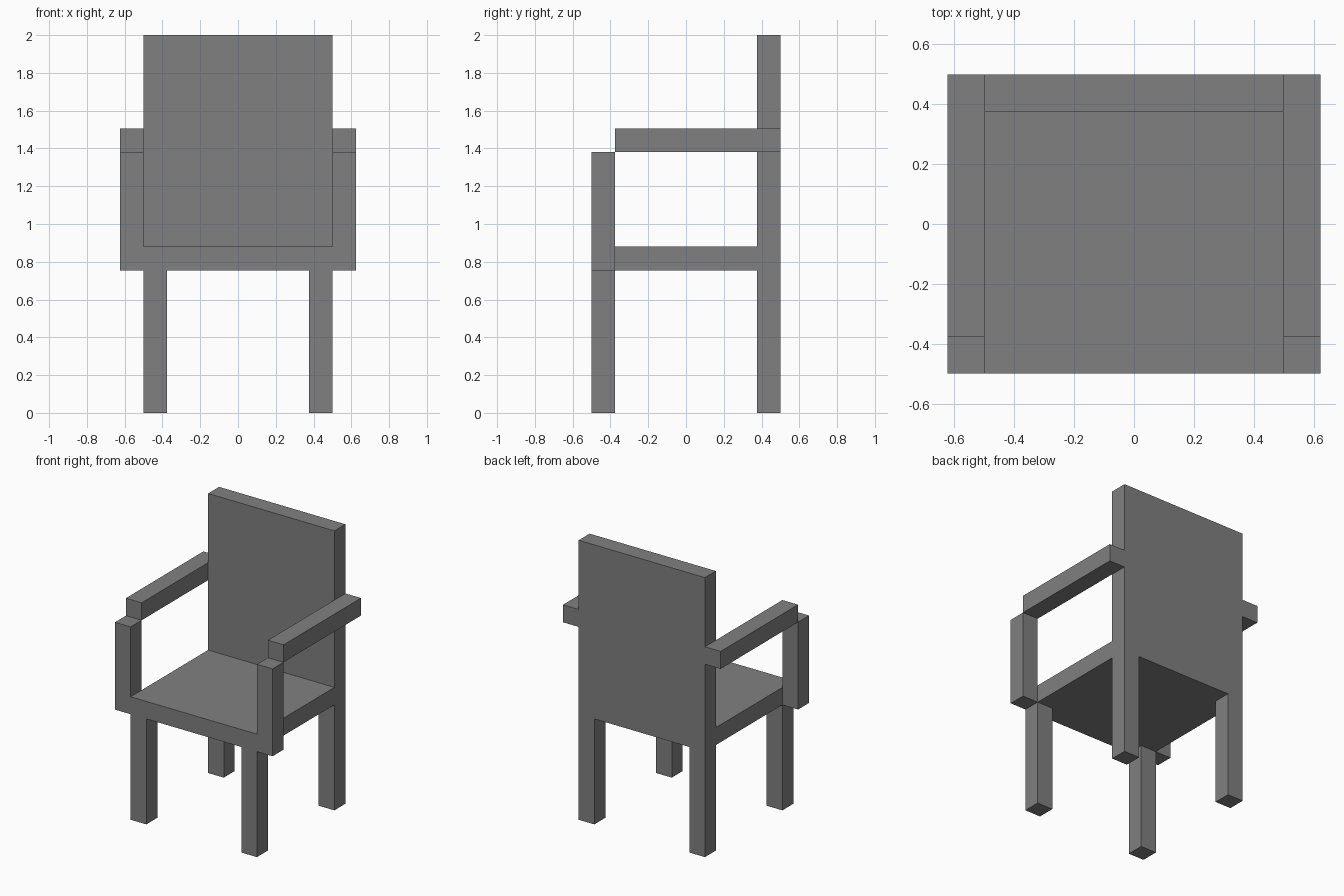
import bpy

if "Cube" in bpy.data.objects:
    bpy.data.objects.remove(bpy.data.objects["Cube"])

grey = bpy.data.materials.new("mid_grey")
grey.diffuse_color = (0.216, 0.216, 0.216, 1)
grey.use_nodes = True
grey.node_tree.nodes["Principled BSDF"].inputs["Base Color"].default_value = grey.diffuse_color


def box(name, x, y, z):
    """Box spanning the given (min, max) range on each axis."""
    bpy.ops.mesh.primitive_cube_add(size=1, location=[(a + b) / 2 for a, b in (x, y, z)])
    ob = bpy.context.object
    ob.name = name
    ob.scale = [b - a for a, b in (x, y, z)]
    bpy.ops.object.transform_apply(location=False, rotation=False, scale=True)
    ob.data.materials.append(grey)


SEAT_LOW, SEAT_TOP = 0.755, 0.88
ARM_LOW, ARM_TOP = 1.38, 1.505
HALF, INNER, OUTER = 0.5, 0.376, 0.624

# Seat slab and upright back panel
box("seat", (-HALF, HALF), (-HALF, HALF), (SEAT_LOW, SEAT_TOP))
box("backrest", (-HALF, HALF), (INNER, HALF), (SEAT_TOP, 2))

for side, s in (("left", -1), ("right", 1)):
    leg_x = sorted((s * INNER, s * HALF))
    arm_x = sorted((s * HALF, s * OUTER))
    # Legs flush with the seat corners
    box(f"front_leg_{side}", leg_x, (-HALF, -INNER), (0, SEAT_LOW))
    box(f"back_leg_{side}", leg_x, (INNER, HALF), (0, SEAT_LOW))
    # Arm post outside the seat, armrest running behind it to the back
    box(f"arm_post_{side}", arm_x, (-HALF, -INNER), (SEAT_LOW, ARM_LOW))
    box(f"armrest_{side}", arm_x, (-INNER, HALF), (ARM_LOW, ARM_TOP))
